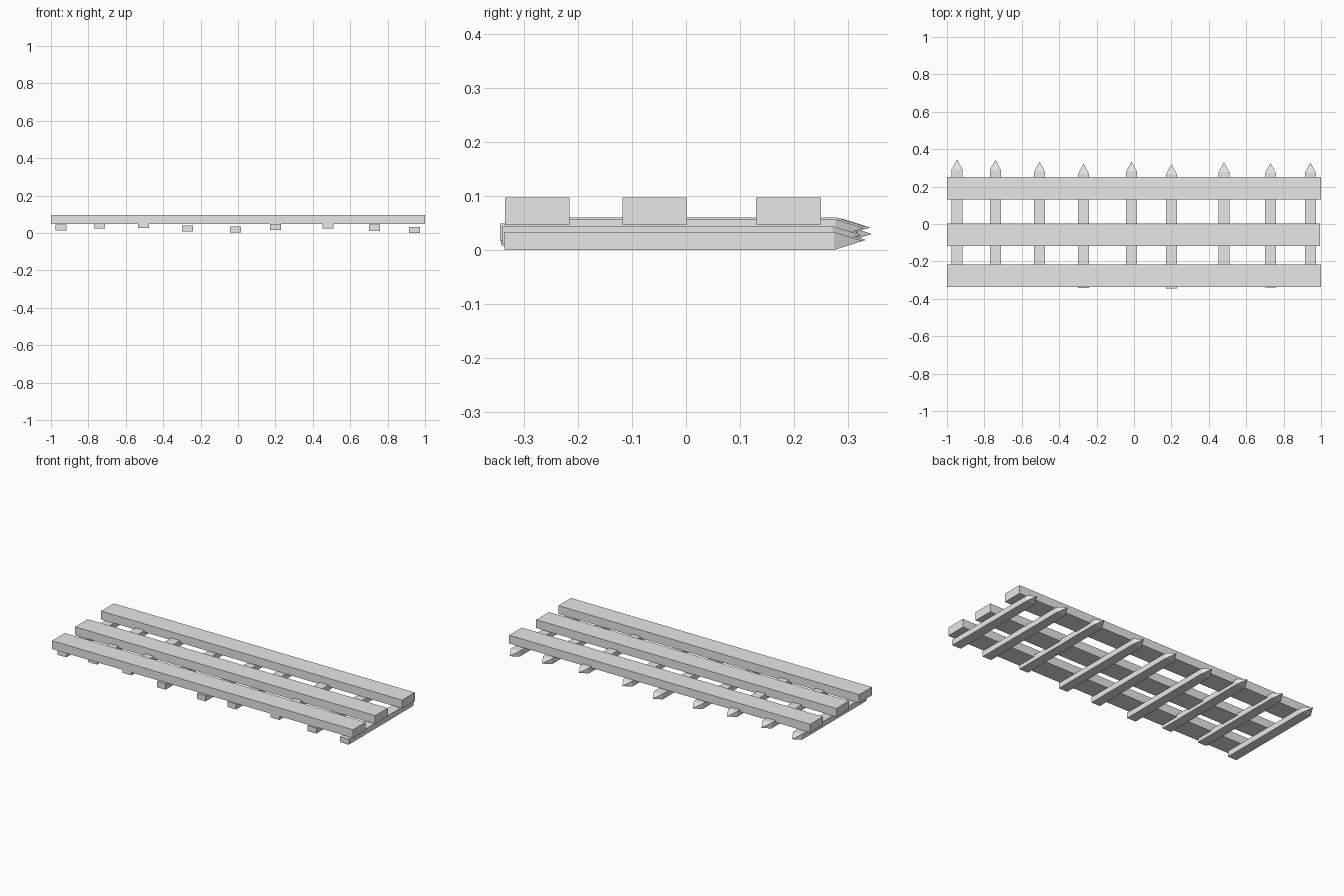
import bpy
import bmesh

cube = bpy.data.objects.get("Cube")
if cube:
    bpy.data.objects.remove(cube, do_unlink=True)

# Single plain grey
grey = bpy.data.materials.new("plain_grey")
grey.use_nodes = True
grey.diffuse_color = (0.8, 0.8, 0.8, 1)
grey.node_tree.nodes["Principled BSDF"].inputs["Base Color"].default_value = (0.8, 0.8, 0.8, 1)


def add_block(name, low, high, tip=0.0):
    """Box between two corners, with an optional pyramid point on its back end."""
    bm = bmesh.new()
    bmesh.ops.create_cube(bm, size=1)
    for v in bm.verts:
        v.co = [low[i] if v.co[i] < 0 else high[i] for i in range(3)]
    if tip:
        bm.normal_update()
        back = max(bm.faces, key=lambda f: f.calc_center_median().y)
        point = bmesh.ops.poke(bm, faces=[back])["verts"][0]
        point.co.y += tip
    bmesh.ops.recalc_face_normals(bm, faces=bm.faces)
    mesh = bpy.data.meshes.new(name)
    bm.to_mesh(mesh)
    bm.free()
    mesh.materials.append(grey)
    obj = bpy.data.objects.new(name, mesh)
    bpy.context.collection.objects.link(obj)


# Long planks: front edge, back edge, left end
for name, y0, y1, end in (("front_plank", -0.336, -0.216, 1.0),
                          ("middle_plank", -0.118, 0.002, 0.994),
                          ("back_plank", 0.13, 0.25, 1.0)):
    add_block(name, (-1, y0, 0.047), (end, y1, 0.097))

# Pointed stakes beneath: centre x, tip y, underside z
STAKES = [(-0.946, 0.345, 0.013), (-0.741, 0.342, 0.025), (-0.505, 0.333, 0.027),
          (-0.27, 0.322, 0.008), (-0.013, 0.334, 0.002), (0.2, 0.32, 0.016),
          (0.481, 0.33, 0.024), (0.73, 0.325, 0.011), (0.943, 0.328, 0.0)]
HALF_WIDTH, THICKNESS, BODY, POINT = 0.029, 0.033, 0.612, 0.053
for n, (x, tip, z) in enumerate(STAKES, 1):
    shoulder = tip - POINT
    add_block(f"stake_{n}", (x - HALF_WIDTH, shoulder - BODY, z),
              (x + HALF_WIDTH, shoulder, z + THICKNESS), POINT)
